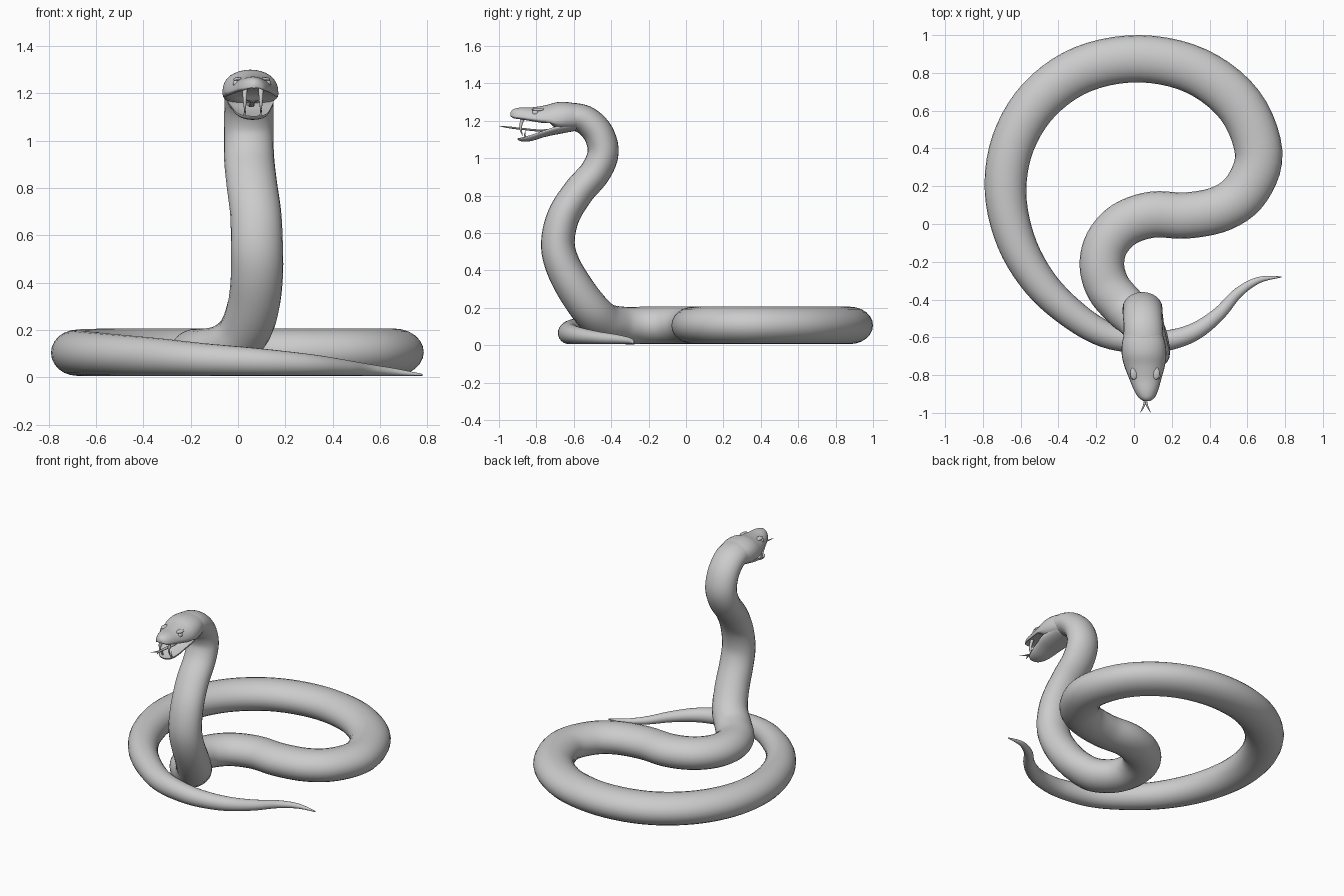
import bpy, bmesh, math
from mathutils import Vector


def make_mesh(name, rings):
    """Skin a list of closed rings and cap both ends."""
    bm = bmesh.new()
    vs = [[bm.verts.new(p) for p in r] for r in rings]
    n = len(vs[0])
    for a, b in zip(vs, vs[1:]):
        for i in range(n):
            bm.faces.new((a[i], a[(i + 1) % n], b[(i + 1) % n], b[i]))
    bm.faces.new(vs[0][::-1])
    bm.faces.new(vs[-1])
    bmesh.ops.recalc_face_normals(bm, faces=bm.faces)
    me = bpy.data.meshes.new(name)
    bm.to_mesh(me)
    bm.free()
    me.polygons.foreach_set("use_smooth", [True] * len(me.polygons))
    ob = bpy.data.objects.new(name, me)
    bpy.context.collection.objects.link(ob)
    return ob


def spline(keys, steps):
    """Catmull-Rom through tuples of any length."""
    k = [keys[0]] + list(keys) + [keys[-1]]
    out = []
    for i in range(1, len(k) - 2):
        for s in range(steps):
            t = s / steps
            out.append([0.5 * (2 * b + (c - a) * t + (2 * a - 5 * b + 4 * c - d) * t * t
                               + (3 * b - a - 3 * c + d) * t ** 3)
                        for a, b, c, d in zip(*k[i - 1:i + 3])])
    return out + [list(keys[-1])]


def sweep(name, keys, steps=5, sides=24):
    """Tube along keys (x, y, z, half width, half height)."""
    pts = spline(keys, steps)
    pos = [Vector(p[:3]) for p in pts]
    rings = []
    for i, p in enumerate(pts):
        t = (pos[min(i + 1, len(pos) - 1)] - pos[max(i - 1, 0)]).normalized()
        f = max(0, min(1, (p[2] - 0.12) / 0.25))
        flat = t.cross(Vector((0, 0, 1))) * (1 - f) + Vector((-1, 0, 0)) * f
        side = (flat - t * flat.dot(t)).normalized()
        up = side.cross(t)
        w, h = max(p[3], 0.001), max(p[4], 0.001)
        rings.append([pos[i] + side * w * math.cos(a) + up * h * math.sin(a)
                      for a in (2 * math.pi * j / sides for j in range(sides))])
    return make_mesh(name, rings)


def jaw(name, keys, steps=4, sides=32):
    """Loft along y from (y, x centre, half width, lip z, height above, depth below)."""
    rings = []
    for y, xc, hw, z, top, low in spline(keys, steps):
        ring = []
        for j in range(sides):
            a = 2 * math.pi * j / sides
            s = math.sin(a)
            ring.append((xc + hw * math.cos(a), y,
                         z + (top if s > 0 else -low) * abs(s) ** 0.85))
        rings.append(ring)
    return make_mesh(name, rings)


# coiled body on the ground: x, y, half width, half height
coil = [(0.78, -0.28, .003, .004), (0.66, -0.297, .017, .016), (0.55, -0.365, .027, .025),
        (0.45, -0.475, .036, .034), (0.33, -0.565, .046, .044), (0.20, -0.612, .053, .052),
        (0.05, -0.625, .060, .060), (-0.15, -0.585, .070, .069), (-0.33, -0.475, .080, .079),
        (-0.50, -0.31, .091, .087), (-0.625, -0.09, .102, .093), (-0.68, 0.17, .110, .097),
        (-0.64, 0.43, .116, .099), (-0.50, 0.66, .121, .1), (-0.27, 0.82, .124, .1),
        (0.03, 0.875, .125, .1), (0.33, 0.81, .126, .1), (0.56, 0.63, .127, .1),
        (0.66, 0.38, .126, .1), (0.60, 0.19, .124, .1), (0.47, 0.085, .122, .1),
        (0.28, 0.045, .122, .1), (0.10, 0.05, .122, .1), (-0.05, 0.0, .120, .1),
        (-0.143, -0.10, .118, .1), (-0.17, -0.22, .118, .1), (-0.135, -0.34, .118, .1)]
# raised neck: x, y, z, half width, half height
neck = [(-0.05, -0.44, .125, .116, .102), (0.025, -0.51, .19, .112, .102),
        (0.065, -0.59, .30, .110, .100), (0.08, -0.66, .43, .110, .094),
        (0.08, -0.685, .55, .110, .090), (0.075, -0.655, .69, .108, .087),
        (0.058, -0.575, .82, .107, .084), (0.047, -0.485, .925, .106, .083),
        (0.045, -0.443, 1.03, .105, .083), (0.046, -0.467, 1.13, .104, .081),
        (0.048, -0.53, 1.198, .104, .078), (0.05, -0.60, 1.222, .104, .073),
        (0.05, -0.66, 1.222, .095, .065)]
sweep("body", [(x, y, h + 0.006, w, h) for x, y, w, h in coil] + neck)

# head with arched palate, and dished lower jaw
jaw("upper_head", [(-.56, .049, .095, 1.215, .072, .065), (-.63, .051, .114, 1.212, .087, .068),
                   (-.69, .053, .118, 1.198, .101, .045), (-.75, .056, .108, 1.187, .096, -.02),
                   (-.82, .060, .085, 1.197, .075, -.025), (-.88, .064, .064, 1.207, .064, -.02),
                   (-.92, .067, .042, 1.213, .050, -.012), (-.938, .068, .015, 1.224, .022, .002)])
jaw("lower_jaw", [(-.58, .05, .085, 1.19, .0, .042), (-.69, .053, .098, 1.17, -.006, .043),
                  (-.76, .056, .087, 1.148, -.018, .036), (-.83, .060, .070, 1.124, -.018, .033),
                  (-.88, .064, .046, 1.110, -.012, .020), (-.9, .066, .015, 1.106, -.001, .006)])


def ball(name, loc, scale):
    bpy.ops.mesh.primitive_uv_sphere_add(segments=16, ring_count=10, location=loc)
    ob = bpy.context.object
    ob.name = name
    ob.scale = scale
    bpy.ops.object.shade_smooth()


# paired eyes, brows, fangs, lower teeth and tongue forks
for tag, s in (("left", -1), ("right", 1)):
    ball("eye_" + tag, (.059 + s * .066, -.805, 1.242), (.015, .018, .016))
    ball("brow_" + tag, (.058 + s * .058, -.79, 1.259), (.02, .034, .01))
    x = .063 + s * .034
    sweep("fang_" + tag, [(x, -.865, 1.225, .011, .011), (x, -.882, 1.185, .009, .009),
                          (x, -.883, 1.15, .006, .006), (x, -.873, 1.12, .001, .001)], 3, 10)
    sweep("lower_tooth_" + tag, [(x, -.855, 1.1, .006, .006), (x, -.862, 1.125, .004, .004),
                                 (x, -.858, 1.145, .001, .001)], 3, 8)
    sweep("tongue_fork_" + tag, [(.061, -.93, 1.163, .007, .005), (.061 + s * .01, -.965, 1.167, .005, .004),
                                 (.061 + s * .027, -.998, 1.172, .001, .001)], 4, 8)

# tongue
sweep("tongue", [(.053, -.68, 1.155, .014, .007), (.056, -.78, 1.148, .013, .006),
                 (.059, -.87, 1.156, .011, .006), (.061, -.945, 1.164, .008, .005)], 4, 10)
